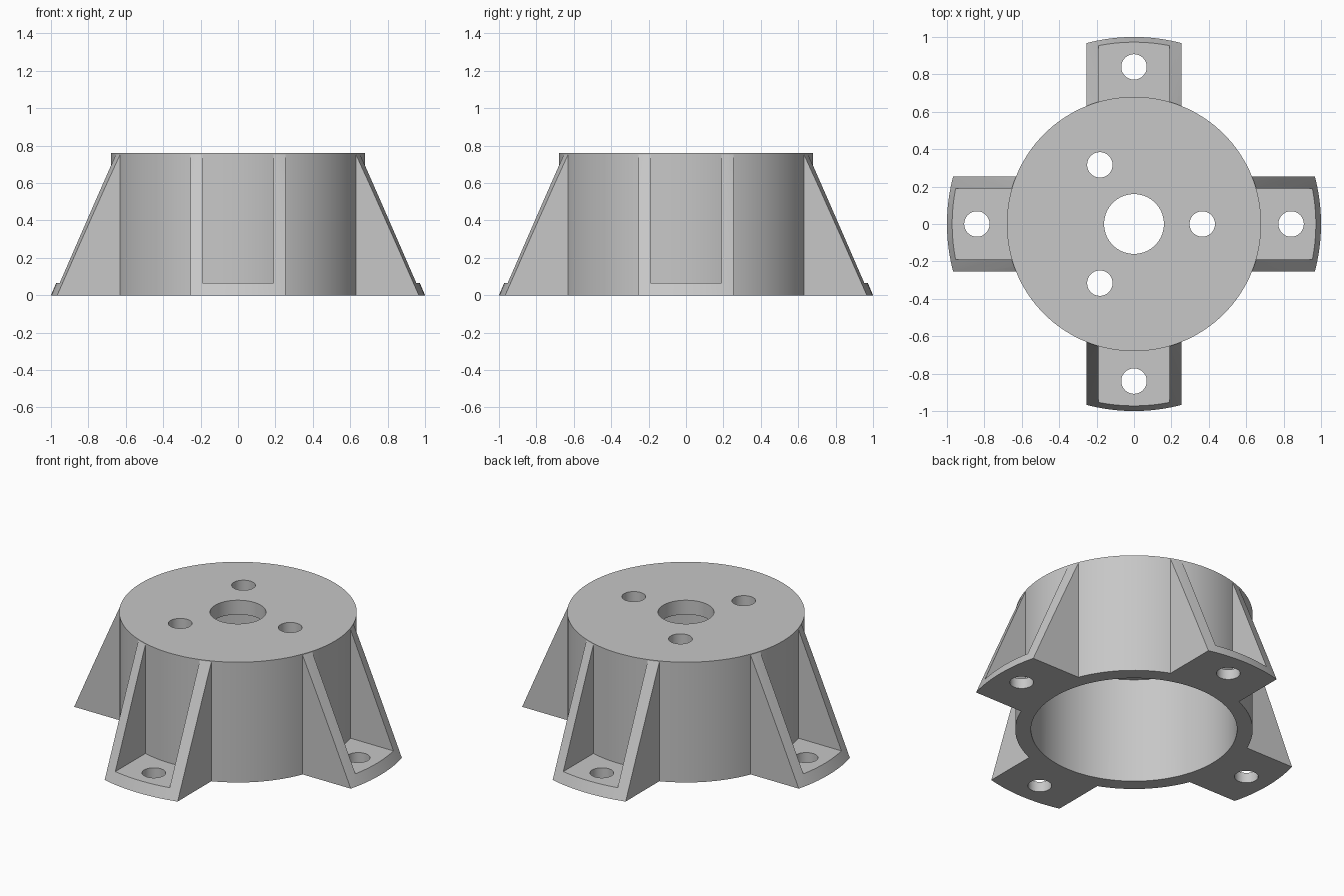
import bpy
from math import pi, cos, sin, radians

if "Cube" in bpy.data.objects:
    bpy.data.objects.remove(bpy.data.objects["Cube"])

HEIGHT, BODY_R, FOOT_R = 0.76, 0.68, 1.0
WALL, FLOOR = 0.09, 0.065
ARM, POCKET = 0.255, 0.19
BOLT_R, CENTRE_R = 0.068, 0.16

grey = bpy.data.materials.new("light_grey")
grey.use_nodes = True
COLOUR = (0.57, 0.57, 0.57, 1)
grey.diffuse_color = COLOUR
grey.node_tree.nodes["Principled BSDF"].inputs["Base Color"].default_value = COLOUR


def cone(name, r1, r2, z0, z1, x=0, y=0, sides=128):
    """Upright cylinder or cone between two heights."""
    bpy.ops.mesh.primitive_cone_add(vertices=sides, radius1=r1, radius2=r2,
                                    depth=z1 - z0, location=(x, y, (z0 + z1) / 2))
    ob = bpy.context.object
    ob.name = name
    return ob


def cross(name, w, z0, z1, reach=1.2):
    """Upright plus-shaped prism with arms of half width w."""
    outline = []
    for i in range(4):
        c, s = round(cos(i * pi / 2)), round(sin(i * pi / 2))
        for px, py in ((reach, -w), (reach, w), (w, w)):
            outline.append((px * c - py * s, px * s + py * c))
    n = len(outline)
    verts = [(x, y, z) for z in (z0, z1) for x, y in outline]
    faces = [list(range(n))[::-1], list(range(n, 2 * n))]
    faces += [(i, (i + 1) % n, (i + 1) % n + n, i + n) for i in range(n)]
    mesh = bpy.data.meshes.new(name)
    mesh.from_pydata(verts, [], faces)
    ob = bpy.data.objects.new(name, mesh)
    bpy.context.collection.objects.link(ob)
    return ob


def combine(target, other, operation):
    """Apply a boolean and discard the helper."""
    mod = target.modifiers.new(operation, "BOOLEAN")
    mod.operation, mod.solver, mod.object = operation, "EXACT", other
    bpy.ops.object.select_all(action="DESELECT")
    target.select_set(True)
    bpy.context.view_layer.objects.active = target
    bpy.ops.object.modifier_apply(modifier=mod.name)
    bpy.data.objects.remove(other)


# Four tapered legs, hollowed into side ribs and foot plates
mount = cone("flanged_mount", FOOT_R, BODY_R - 0.002, 0, HEIGHT - 0.002)
combine(mount, cross("leg_outline", ARM, -0.1, 1), "INTERSECT")
combine(mount, cross("leg_pockets", POCKET, FLOOR, 1.1), "DIFFERENCE")

# Round body, open underneath
combine(mount, cone("body", BODY_R, BODY_R, 0, HEIGHT), "UNION")
combine(mount, cone("cavity", BODY_R - WALL, BODY_R - WALL, -0.1, HEIGHT - WALL), "DIFFERENCE")

# Central opening and three bolt holes in the top plate
combine(mount, cone("centre_hole", CENTRE_R, CENTRE_R, 0.5, 1, sides=64), "DIFFERENCE")
for i in range(3):
    a = i * 2 * pi / 3
    combine(mount, cone("top_hole", BOLT_R, BOLT_R, 0.5, 1,
                        0.365 * cos(a), 0.365 * sin(a), 48), "DIFFERENCE")

# One bolt hole in each foot
for i in range(4):
    a = i * pi / 2
    combine(mount, cone("foot_hole", BOLT_R, BOLT_R, -0.1, 0.2,
                        0.84 * cos(a), 0.84 * sin(a), 48), "DIFFERENCE")

mount.data.materials.clear()
mount.data.materials.append(grey)
bpy.ops.object.select_all(action="DESELECT")
mount.select_set(True)
bpy.context.view_layer.objects.active = mount
# Put the origin on the ground at the centre
bpy.ops.object.transform_apply(location=True, rotation=True, scale=True)
bpy.ops.object.shade_smooth_by_angle(angle=radians(20))
